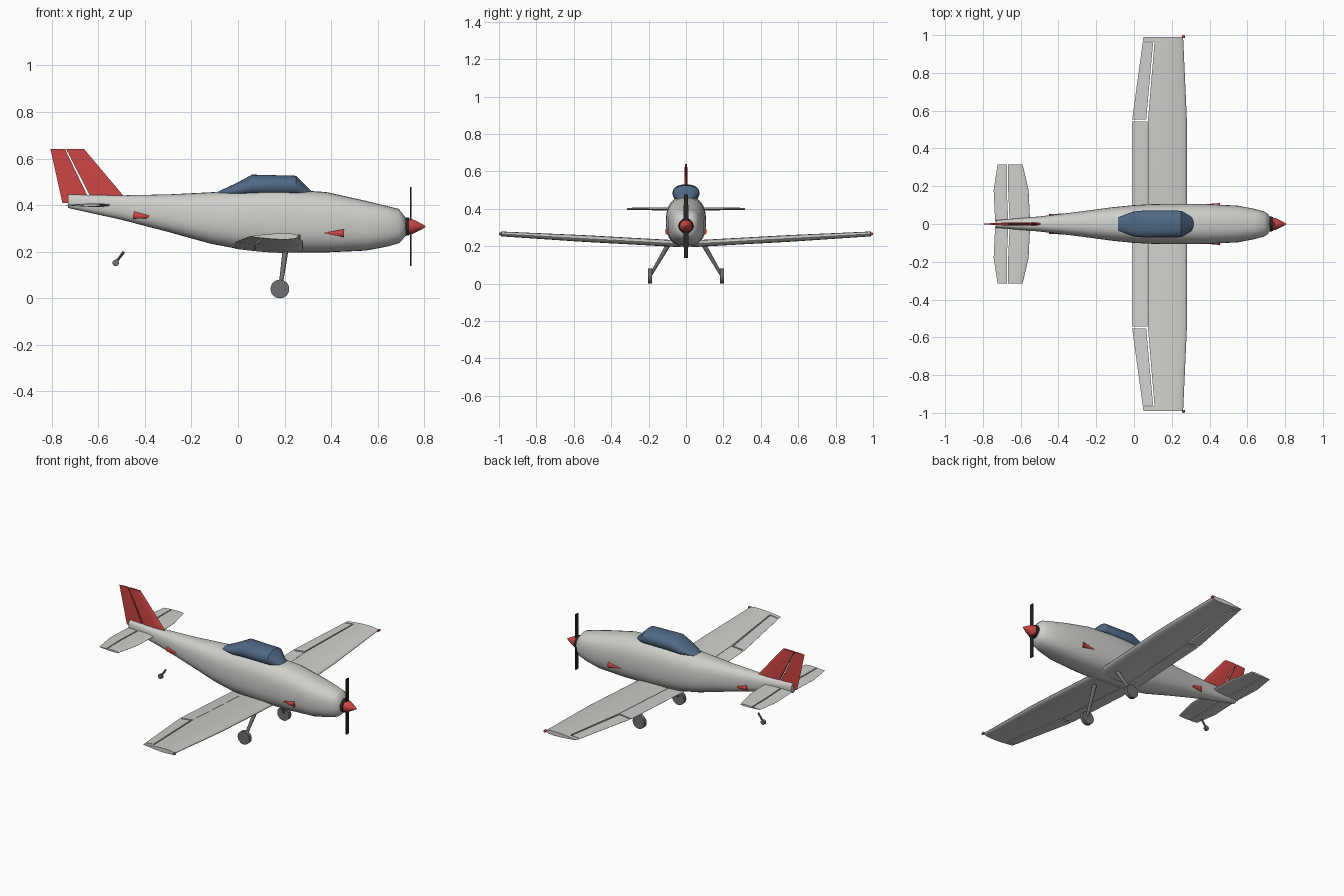
import bpy, bmesh, math
from mathutils import Vector

if "Cube" in bpy.data.objects:
    bpy.data.objects.remove(bpy.data.objects["Cube"])


def material(name, rgb):
    m = bpy.data.materials.new(name)
    m.use_nodes = True
    m.diffuse_color = (*rgb, 1)
    m.node_tree.nodes["Principled BSDF"].inputs["Base Color"].default_value = (*rgb, 1)
    return m


GREY = material("light grey paint", (0.62, 0.62, 0.60))
RED = material("red paint", (0.62, 0.06, 0.06))
BLUE = material("blue canopy glass", (0.08, 0.14, 0.23))
METAL = material("gear grey", (0.16, 0.16, 0.17))
BLACK = material("propeller black", (0.02, 0.02, 0.02))


def finish(name, bm, mat, mirror=False, angle=35):
    bmesh.ops.recalc_face_normals(bm, faces=bm.faces[:])
    me = bpy.data.meshes.new(name)
    bm.to_mesh(me)
    bm.free()
    me.materials.append(mat)
    ob = bpy.data.objects.new(name, me)
    bpy.context.collection.objects.link(ob)
    bpy.ops.object.select_all(action="DESELECT")
    ob.select_set(True)
    bpy.context.view_layer.objects.active = ob
    bpy.ops.object.shade_smooth_by_angle(angle=math.radians(angle))
    if mirror:
        mod = ob.modifiers.new("mirror", "MIRROR")
        mod.use_axis = (False, True, False)
        mod.use_mirror_merge = False
    return ob


def loft(name, rings, mat, **kw):
    """Skin closed rings of equal length and cap both ends."""
    bm = bmesh.new()
    rows = [[bm.verts.new(p) for p in ring] for ring in rings]
    n = len(rows[0])
    for a, b in zip(rows, rows[1:]):
        for i in range(n):
            j = (i + 1) % n
            bm.faces.new((a[i], a[j], b[j], b[i]))
    bm.faces.new(rows[0])
    bm.faces.new(rows[-1])
    return finish(name, bm, mat, **kw)


def hull_ring(x, w, low, high, power=2.5, n=32):
    """Rounded-box cross-section across the x axis."""
    ring = []
    for i in range(n):
        c, s = math.cos(math.tau * i / n), math.sin(math.tau * i / n)
        ring.append((x, w * math.copysign(abs(c) ** (2 / power), c),
                     (low + high) / 2 + (high - low) / 2 * math.copysign(abs(s) ** (2 / power), s)))
    return ring


def foil(name, stations, f0, f1, mat, up=(0, 0, 1), **kw):
    """Slice of an airfoil between chord fractions; stations: (lead, trail, thickness)."""
    rings = []
    for lead, trail, thick in stations:
        lead, trail = Vector(lead), Vector(trail)
        upper, lower = [], []
        for i in range(13):
            c = f0 + (f1 - f0) * (i / 12) ** 1.6
            h = 5 * thick * (.297 * c ** .5 - .126 * c - .352 * c**2 + .284 * c**3 - .1 * c**4)
            mid = lead.lerp(trail, c)
            upper.append(mid + Vector(up) * h)
            lower.append(mid - Vector(up) * h)
        rings.append(upper + (lower[:0:-1] if f0 == 0 else lower[::-1]))
    return loft(name, rings, mat, **kw)


def rod(name, a, b, r1, r2, mat, sides=20, squash=None, **kw):
    """Cylinder or cone from a to b, optionally flattened along y."""
    a, b = Vector(a), Vector(b)
    bm = bmesh.new()
    bmesh.ops.create_cone(bm, cap_ends=True, segments=sides, radius1=r1, radius2=r2,
                          depth=(b - a).length)
    bm.transform((b - a).to_track_quat("Z", "Y").to_matrix().to_4x4())
    mid = (a + b) / 2
    for v in bm.verts:
        if squash:
            v.co.y *= squash
        v.co += mid
    return finish(name, bm, mat, **kw)


# Fuselage: x, half width, bottom, top
loft("fuselage", [hull_ring(*s) for s in (
    (-.73, .02, .388, .446), (-.5, .04, .337, .442), (-.3, .064, .285, .446),
    (-.12, .088, .235, .455), (0, .1, .212, .463), (.1, .105, .203, .468),
    (.2, .107, .197, .468), (.38, .106, .197, .456), (.55, .097, .205, .418),
    (.64, .08, .222, .396), (.69, .066, .236, .384), (.705, .056, .25, .365),
    (.722, .036, .272, .342))], GREY, angle=40)

# Canopy
loft("canopy", [hull_ring(*s, power=2.2) for s in (
    (-.085, .034, .44, .458), (0, .066, .435, .498), (.06, .072, .435, .531),
    (.25, .07, .435, .526), (.315, .03, .43, .46))], BLUE, angle=30)


# Wings, with separate flaps and ailerons
def wing_at(y):
    k = max(0, (y - .55) / .44)
    z = .217 + (y - .1) * .055
    return ((.28 - .02 * k, y, z), (-.01 + .06 * k, y, z), .036 - .01 * k)


def wing_part(name, ys, f0, f1):
    foil(name, [wing_at(y) for y in ys], f0, f1, GREY, mirror=True)


HINGE = .71
wing_part("wing_main_panels", (.03, .55, .99), 0, HINGE)
wing_part("flaps", (.03, .543), HINGE + .007, 1)
wing_part("ailerons", (.552, .962), HINGE + .034, 1)
wing_part("wing_tips", (.967, .99), HINGE, 1)

# Tailplane and elevators
tail = [((-.55, .01, .4), (-.735, .01, .4), .016),
        ((-.558, .18, .4), (-.743, .18, .4), .015),
        ((-.59, .315, .4), (-.722, .315, .4), .011)]
foil("tailplane", tail, 0, .585, GREY, mirror=True)
foil("elevators", tail, .625, 1, GREY, mirror=True)

# Fin and rudder
top = ((-.66, 0, .64), (-.805, 0, .64), .013)
foil("fin", [((-.492, 0, .44), (-.76, 0, .44), .018), top], 0, .535, RED, up=(0, 1, 0))
foil("rudder", [((-.47, 0, .41), (-.754, 0, .41), .018), top], .57, 1, RED, up=(0, 1, 0))

# Propeller and spinner
AXIS = .308
rod("propeller_hub", (.715, 0, AXIS), (.735, 0, AXIS), .04, .038, BLACK, 32)
loft("spinner", [hull_ring(x, r, AXIS - r, AXIS + r, 2) for x, r in (
    (.734, .034), (.75, .031), (.77, .022), (.79, .011), (.805, .002))], RED)
loft("propeller_blades", [
    [(.742 + dx, w * sy, AXIS + dz) for dx, sy in ((-.003, -1), (.003, -1), (.003, 1), (-.003, 1))]
    for dz, w in ((-.17, .011), (-.06, .013), (.06, .013), (.17, .011))], BLACK)

# Main landing gear
rod("gear_legs", (.205, .09, .215), (.182, .19, .045), .013, .008, METAL, mirror=True)
rod("main_wheels", (.18, .181, .04), (.18, .203, .04), .04, .04, METAL, 32, mirror=True)

# Tail wheel
rod("tail_strut", (-.49, 0, .2), (-.525, 0, .153), .006, .005, METAL, 10)
rod("tail_wheel", (-.525, -.007, .152), (-.525, .007, .152), .014, .014, METAL)

# Red side fairings
rod("front_fairings", (.455, .101, .28), (.372, .104, .28), .017, .001, RED, squash=.55, mirror=True)
rod("rear_fairings", (-.447, .042, .357), (-.383, .054, .35), .016, .006, RED, squash=.55, mirror=True)

# Wing tip lights
rod("left_tip_light", (.262, .985, .266), (.262, 1, .266), .008, .006, RED, 12)
rod("right_tip_light", (.262, -.985, .266), (.262, -1, .266), .008, .006, METAL, 12)
